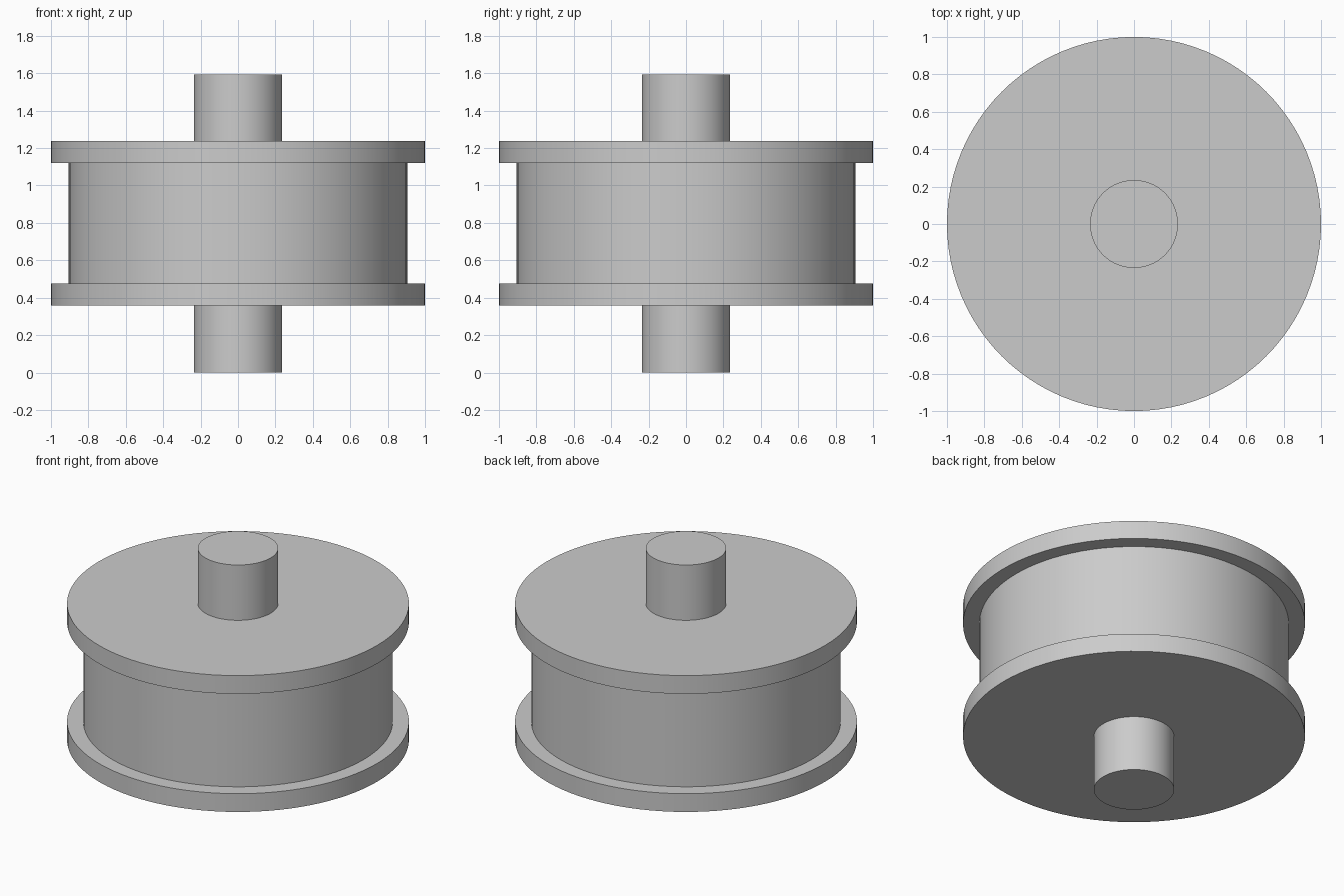
import bpy
import math

cube = bpy.data.objects.get("Cube")
if cube:
    bpy.data.objects.remove(cube, do_unlink=True)

# Single grey material
GREY = (0.6, 0.6, 0.6, 1.0)
grey = bpy.data.materials.new("plain grey")
grey.use_nodes = True
grey.diffuse_color = GREY
for node in grey.node_tree.nodes:
    if node.type == 'BSDF_PRINCIPLED':
        node.inputs["Base Color"].default_value = GREY


def disc(name, radius, bottom, top):
    """Upright cylinder between two heights, smooth sides and sharp rims."""
    bpy.ops.mesh.primitive_cylinder_add(
        vertices=96, radius=radius, depth=top - bottom,
        location=(0, 0, (bottom + top) / 2))
    obj = bpy.context.object
    obj.name = name
    obj.data.materials.append(grey)
    bpy.ops.object.shade_smooth_by_angle(angle=math.radians(30))
    return obj


HEIGHT = 1.594
FLANGE_BOTTOM, FLANGE_TOP = 0.357, 0.475

# Central drum between the flanges
disc("drum", 0.905, FLANGE_TOP, HEIGHT - FLANGE_TOP)

# Matching flanges and shaft stubs at both ends
disc("lower_flange", 1.0, FLANGE_BOTTOM, FLANGE_TOP)
disc("upper_flange", 1.0, HEIGHT - FLANGE_TOP, HEIGHT - FLANGE_BOTTOM)
disc("lower_shaft", 0.235, 0, FLANGE_BOTTOM)
disc("upper_shaft", 0.235, HEIGHT - FLANGE_BOTTOM, HEIGHT)
